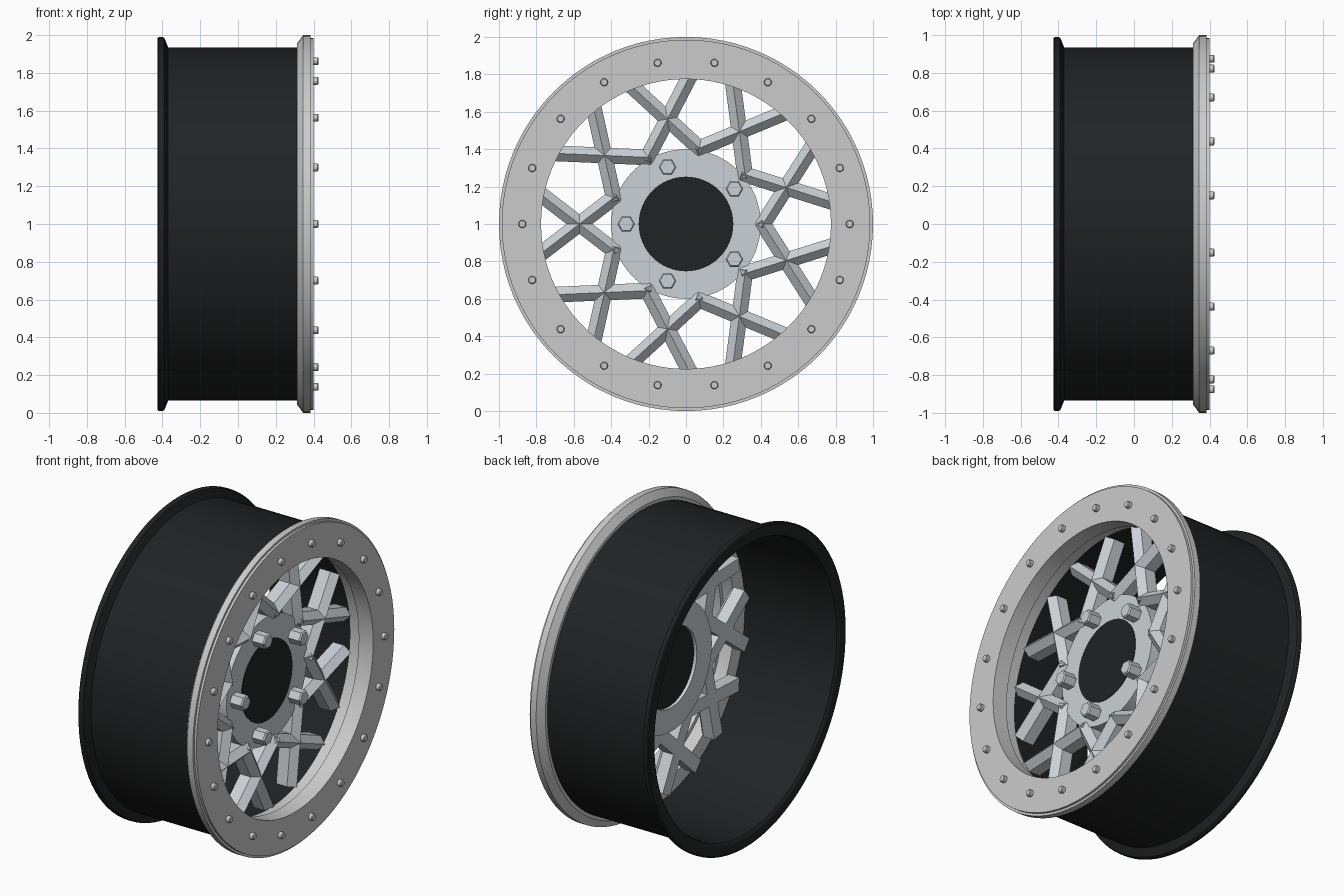
import bpy, bmesh
from math import sin, cos, tau, radians
from mathutils import Matrix, Vector

if "Cube" in bpy.data.objects:
    bpy.data.objects.remove(bpy.data.objects["Cube"])

CZ = 1.0  # wheel axis height; the axis runs along x


def material(name, rgb):
    m = bpy.data.materials.new(name)
    m.diffuse_color = (*rgb, 1)
    m.use_nodes = True
    m.node_tree.nodes["Principled BSDF"].inputs["Base Color"].default_value = m.diffuse_color
    return m


BLACK = material("black_paint", (0.015, 0.016, 0.017))
SILVER = material("silver_paint", (0.60, 0.64, 0.67))


def finish(name, bm, mat=None, smooth=True):
    bmesh.ops.recalc_face_normals(bm, faces=bm.faces)
    me = bpy.data.meshes.new(name)
    bm.to_mesh(me)
    bm.free()
    ob = bpy.data.objects.new(name, me)
    bpy.context.collection.objects.link(ob)
    ob.location.z = CZ
    if mat:
        me.materials.append(mat)
    if smooth:
        bpy.ops.object.select_all(action='DESELECT')
        ob.select_set(True)
        bpy.context.view_layer.objects.active = ob
        bpy.ops.object.shade_smooth_by_angle(angle=radians(25))
    return ob


def lathe(name, profile, mat=None, n=96):
    """Revolve a closed (x, radius) profile about the x axis."""
    bm = bmesh.new()
    rings = [[bm.verts.new((x, r * cos(tau * i / n), r * sin(tau * i / n)))
              for x, r in profile] for i in range(n)]
    k = len(profile)
    for i in range(n):
        a, b = rings[i], rings[(i + 1) % n]
        for j in range(k):
            bm.faces.new((a[j], a[(j + 1) % k], b[(j + 1) % k], b[j]))
    return finish(name, bm, mat)


def plug(name, sections, y=0, z=0, sides=12, mat=None, smooth=True):
    """Solid turned pin along x from (x, radius) sections, centred at y, z."""
    bm = bmesh.new()
    rings = [[bm.verts.new((x, y + r * cos(tau * i / sides), z + r * sin(tau * i / sides)))
              for i in range(sides)] for x, r in sections]
    for a, b in zip(rings, rings[1:]):
        for i in range(sides):
            j = (i + 1) % sides
            bm.faces.new((a[i], a[j], b[j], b[i]))
    bm.faces.new(rings[0])
    bm.faces.new(rings[-1])
    return finish(name, bm, mat, smooth)


# barrel with the rear lip
lathe("barrel", [(0.315, 0.935), (-0.37, 0.935), (-0.39, 0.985), (-0.40, 0.99),
                 (-0.42, 0.99), (-0.426, 0.982), (-0.426, 0.925), (-0.415, 0.908),
                 (-0.39, 0.90), (0.315, 0.90)], BLACK)

# front clamp ring with its stepped inner wall
lathe("clamp_ring", [(0.40, 0.775), (0.40, 0.985), (0.385, 0.985), (0.385, 1.0),
                     (0.345, 1.0), (0.312, 0.955), (0.312, 0.905), (0.22, 0.905),
                     (0.22, 0.80), (0.30, 0.80), (0.30, 0.775)])

# small bolts around the clamp ring
for i in range(18):
    a = tau * i / 18
    plug(f"ring_bolt_{i + 1}", [(0.39, 0.021), (0.42, 0.021), (0.425, 0.017)],
         0.875 * cos(a), 0.875 * sin(a))

# hub disc and dark centre cap
lathe("hub", [(0.10, 0.25), (0.10, 0.40), (0.20, 0.40), (0.20, 0.25)], SILVER, 64)
plug("center_cap", [(0.12, 0.253), (0.203, 0.253)], sides=64, mat=BLACK)

# hexagonal lug nuts
for i in range(5):
    a = tau * (0.5 + i / 5)
    plug(f"lug_nut_{i + 1}", [(0.19, 0.047), (0.275, 0.047), (0.283, 0.040)],
         0.32 * cos(a), 0.32 * sin(a), 6, SILVER, smooth=False)


# nine crossed spokes, each bar with a ridged front
SECTION = [(0.12, -0.042), (0.195, -0.042), (0.235, 0.0), (0.195, 0.042), (0.12, 0.042)]
for i in range(9):
    turn = Matrix.Rotation(radians(20 + 40 * i), 4, 'X')
    bm = bmesh.new()
    for tilt in (-37.5, 37.5):
        place = turn @ Matrix.Translation((0, 0.57, 0)) @ Matrix.Rotation(radians(tilt), 4, 'X')
        ends = [[bm.verts.new(place @ Vector((x, t, w))) for x, w in SECTION]
                for t in (-0.25, 0.265)]
        for j in range(5):
            k = (j + 1) % 5
            bm.faces.new((ends[0][j], ends[0][k], ends[1][k], ends[1][j]))
        bm.faces.new(ends[0])
        bm.faces.new(ends[1])
    finish(f"cross_spoke_{i + 1}", bm, SILVER, smooth=False)
